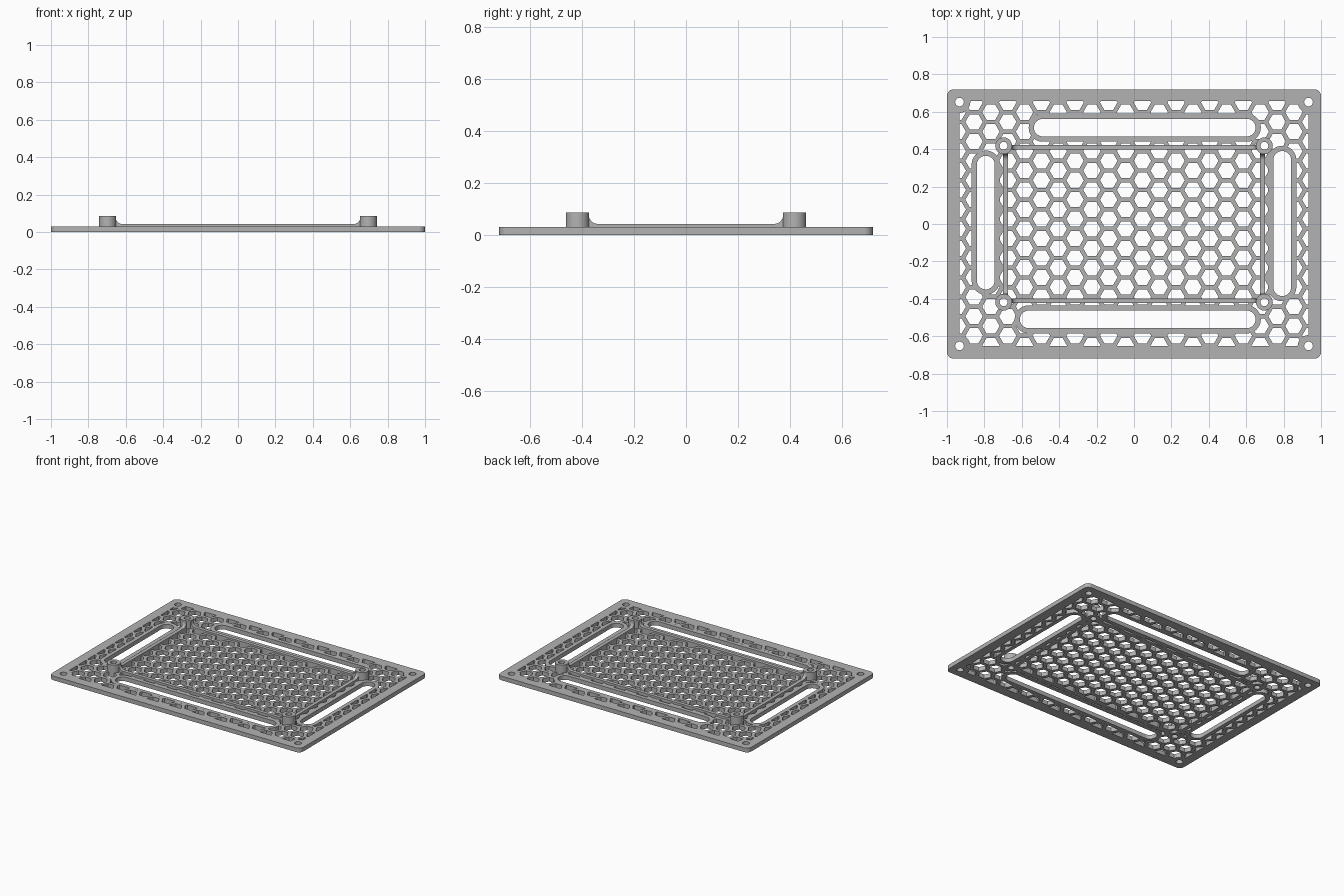
import bpy, bmesh
from math import pi, sin, cos, sqrt
from mathutils import Matrix

if "Cube" in bpy.data.objects:
    bpy.data.objects.remove(bpy.data.objects["Cube"])

T = 0.03                  # plate thickness
POST_X, POST_Y = 0.697, 0.418
RIB_X, RIB_Y, RIB_W = 0.687, 0.41, 0.026
RIM = 0.028
SIGNS = [(sx, sy) for sx in (-1, 1) for sy in (-1, 1)]

grey = bpy.data.materials.new("grey plastic")
grey.use_nodes = True
colour = (0.45, 0.45, 0.45, 1)
grey.diffuse_color = colour
grey.node_tree.nodes["Principled BSDF"].inputs["Base Color"].default_value = colour


def arc(cx, cy, r, a0, a1, n):
    return [(cx + r * cos(a0 + (a1 - a0) * i / n), cy + r * sin(a0 + (a1 - a0) * i / n))
            for i in range(n + 1)]


def circle(cx, cy, r, n=32):
    return arc(cx, cy, r, 0, 2 * pi, n)[:-1]


def rounded(x0, x1, y0, y1, r, n=8):
    """Rectangle outline with round corners."""
    corners = [(x1 - r, y1 - r), (x0 + r, y1 - r), (x0 + r, y0 + r), (x1 - r, y0 + r)]
    pts = []
    for k, (cx, cy) in enumerate(corners):
        pts += arc(cx, cy, r, k * pi / 2, (k + 1) * pi / 2, n)
    return pts


def capsule(x0, x1, y0, y1, grow=0.0):
    r = min(x1 - x0, y1 - y0) / 2 + grow
    return rounded(x0 - grow, x1 + grow, y0 - grow, y1 + grow, r * 0.9999, 12)


def box(x0, x1, y0, y1):
    return [(x0, y0), (x1, y0), (x1, y1), (x0, y1)]


def prism(name, loops, z0, z1, matrix=Matrix()):
    """Extrude one or more outlines into solids in one object."""
    bm = bmesh.new()
    for pts in loops:
        low = [bm.verts.new((x, y, z0)) for x, y in pts]
        high = [bm.verts.new((x, y, z1)) for x, y in pts]
        bm.faces.new(low[::-1])
        bm.faces.new(high)
        for i in range(len(pts)):
            j = (i + 1) % len(pts)
            bm.faces.new((low[i], low[j], high[j], high[i]))
    bm.transform(matrix)
    bmesh.ops.recalc_face_normals(bm, faces=bm.faces)
    mesh = bpy.data.meshes.new(name)
    bm.to_mesh(mesh)
    bm.free()
    ob = bpy.data.objects.new(name, mesh)
    bpy.context.collection.objects.link(ob)
    return ob


def combine(ob, steps):
    """Apply booleans in order and remove the cutters."""
    for operation, cutter in steps:
        cutter.hide_render = True
        mod = ob.modifiers.new("cut", 'BOOLEAN')
        mod.operation, mod.object, mod.solver = operation, cutter, 'EXACT'
    bpy.context.view_layer.update()
    graph = bpy.context.evaluated_depsgraph_get()
    mesh = bpy.data.meshes.new_from_object(ob.evaluated_get(graph))
    ob.modifiers.clear()
    ob.data = mesh
    for _, cutter in steps:
        bpy.data.objects.remove(cutter)


def finish(ob):
    ob.data.materials.clear()
    ob.data.materials.append(grey)
    for p in ob.data.polygons:
        p.material_index = 0
    bpy.ops.object.select_all(action='DESELECT')
    ob.select_set(True)
    bpy.context.view_layer.objects.active = ob
    bpy.ops.object.shade_smooth_by_angle(angle=pi / 6)


# Honeycomb openings: staggered columns of flat-topped hexagons
PITCH_X = 0.09
PITCH_Y = PITCH_X * 2 / sqrt(3)
hexes = []
for i in range(-12, 12):
    shift = PITCH_Y / 4 * (1 if i % 2 == 0 else -1)
    for k in range(-7, 8):
        hexes.append(circle((i + 0.5) * PITCH_X, k * PITCH_Y + shift, 0.0465, 6))
honeycomb = prism("honeycomb_cutter", hexes, -0.1, 0.1)

# Solid areas kept around slots, posts, screw holes and ribs
slots = [(-0.535, 0.65, 0.468, 0.562), (-0.61, 0.65, -0.557, -0.463),
         (-0.84, -0.745, -0.35, 0.365), (0.745, 0.84, -0.385, 0.39)]
screws = [(sx * 0.933, sy * 0.652) for sx, sy in SIGNS]
posts = [(sx * POST_X, sy * POST_Y) for sx, sy in SIGNS]
h = RIB_W / 2
window = prism("window", [box(-0.933, 0.933, -0.652, 0.657)], -0.2, 0.2)
rims = prism("rims", [capsule(*s, RIM) for s in slots], -0.3, 0.3)
bosses = prism("bosses", [circle(*c, 0.058) for c in screws]
               + [circle(*c, 0.045) for c in posts], -0.31, 0.31)
long_keep = prism("long_keep", [box(-0.68, 0.68, s * RIB_Y - h, s * RIB_Y + h)
                                for s in (-1, 1)], -0.32, 0.32)
short_keep = prism("short_keep", [box(s * RIB_X - h, s * RIB_X + h, -0.4, 0.4)
                                  for s in (-1, 1)], -0.33, 0.33)
combine(honeycomb, [('INTERSECT', window)]
        + [('DIFFERENCE', k) for k in (rims, bosses, long_keep, short_keep)])

# Plate with openings, slots and holes
plate = prism("base_plate", [rounded(-1, 1, -0.72, 0.72, 0.035)], 0, T)
slot_cut = prism("slot_cutter", [capsule(*s) for s in slots], -0.2, 0.2)
hole_cut = prism("hole_cutter", [circle(*c, 0.023) for c in screws]
                 + [circle(*c, 0.021) for c in posts], -0.2, 0.2)
combine(plate, [('DIFFERENCE', c) for c in (honeycomb, slot_cut, hole_cut)])
finish(plate)

# Hollow mounting posts
for (sx, sy), c in zip(SIGNS, posts):
    side = ("back" if sy > 0 else "front") + ("_left" if sx > 0 else "_right")
    post = prism(side + "_post", [circle(*c, 0.045)], T, 0.086)
    bore = prism("bore", [circle(*c, 0.021)], -0.2, 0.2)
    combine(post, [('DIFFERENCE', bore)])
    finish(post)


# Low ribs between the posts, sweeping up at both ends
def rib(name, reach, matrix):
    top, r = 0.043, 0.033
    end = arc(reach - r, top + r, r, 0, -pi / 2, 8)
    end = [(reach + 0.008, T), (reach + 0.008, top + r)] + end
    profile = end + [(-x, z) for x, z in reversed(end)]
    finish(prism(name, [profile], -h, h, matrix @ Matrix.Rotation(pi / 2, 4, 'X')))


for s, long_name, short_name in ((-1, "front_rib", "right_rib"), (1, "back_rib", "left_rib")):
    rib(long_name, POST_X - 0.044, Matrix.Translation((0, s * RIB_Y, 0)))
    rib(short_name, POST_Y - 0.044,
        Matrix.Translation((s * RIB_X, 0, 0)) @ Matrix.Rotation(pi / 2, 4, 'Z'))
